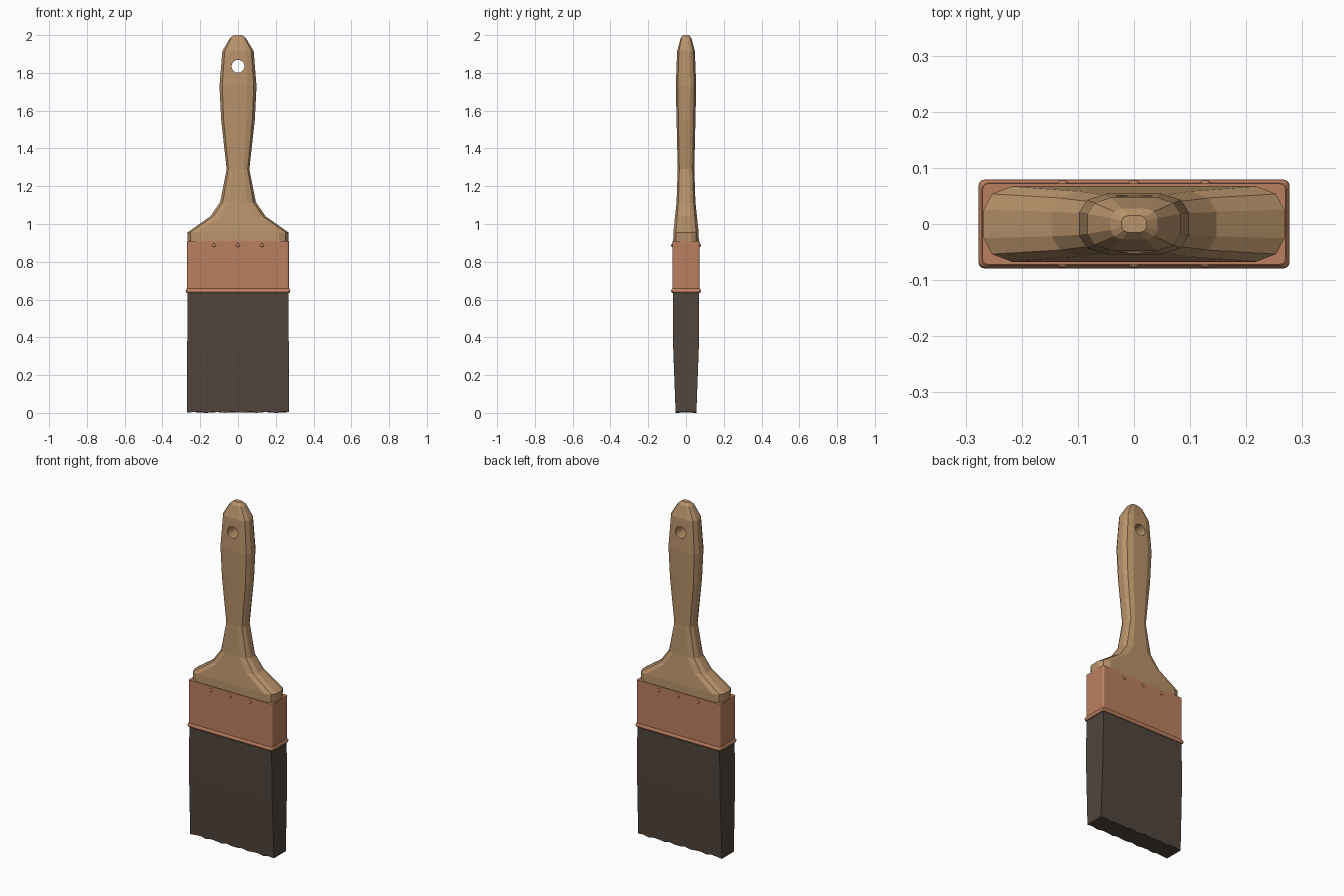
import bpy, bmesh, math

if "Cube" in bpy.data.objects:
    bpy.data.objects.remove(bpy.data.objects["Cube"])


def material(name, color):
    m = bpy.data.materials.new(name)
    m.diffuse_color = (*color, 1)
    m.use_nodes = True
    m.node_tree.nodes["Principled BSDF"].inputs["Base Color"].default_value = m.diffuse_color
    return m


WOOD = material("wood", (0.48, 0.29, 0.145))
COPPER = material("copper", (0.50, 0.215, 0.115))
BRISTLE = material("dark bristle", (0.082, 0.060, 0.046))


def loft(name, rings, mat):
    """Skin a closed solid through rings of equal point count."""
    bm = bmesh.new()
    loops = [[bm.verts.new(p) for p in ring] for ring in rings]
    n = len(loops[0])
    for a, b in zip(loops, loops[1:]):
        for i in range(n):
            j = (i + 1) % n
            bm.faces.new((a[i], a[j], b[j], b[i]))
    bm.faces.new(loops[0][::-1])
    bm.faces.new(loops[-1])
    bmesh.ops.recalc_face_normals(bm, faces=bm.faces)
    me = bpy.data.meshes.new(name)
    bm.to_mesh(me)
    bm.free()
    me.materials.append(mat)
    ob = bpy.data.objects.new(name, me)
    bpy.context.collection.objects.link(ob)
    return ob


def mirrored_ring(corner, z):
    """Mirror one corner (+x side to +y side) into a full ring."""
    back = corner[::-1]
    pts = (corner + [(-x, y) for x, y in back]
           + [(-x, -y) for x, y in corner] + [(x, -y) for x, y in back])
    return [(x, y, z) for x, y in pts]


def handle_ring(z, hx, hy):
    c = min(0.05, hx * 0.5)
    return mirrored_ring([(hx, hy * 0.38), (hx - c * 0.3, hy * 0.8), (hx - c, hy)], z)


def round_rect(z, hx, hy, r=0.01):
    arc = [(hx - r + r * math.cos(a), hy - r + r * math.sin(a))
           for a in (k * math.pi / 6 for k in range(4))]
    return mirrored_ring(arc, z)


# Handle: z, half width, half depth
sections = [(0.89, 0.265, 0.068), (0.955, 0.268, 0.067), (1.04, 0.147, 0.058),
            (1.115, 0.095, 0.050), (1.29, 0.060, 0.044), (1.55, 0.089, 0.050),
            (1.73, 0.098, 0.054), (1.915, 0.083, 0.047), (1.985, 0.042, 0.028),
            (2.0, 0.022, 0.015)]
handle = loft("handle", [handle_ring(*s) for s in sections], WOOD)

# Hanging hole through the grip
bpy.ops.mesh.primitive_cylinder_add(vertices=20, radius=0.034, depth=0.4,
                                    location=(0, 0, 1.835),
                                    rotation=(math.pi / 2, 0, 0))
cutter = bpy.context.object
cutter.name = "hole_cutter"
cutter.data.materials.append(WOOD)
cutter.hide_render = True
cut = handle.modifiers.new("hole", 'BOOLEAN')
cut.operation = 'DIFFERENCE'
cut.solver = 'EXACT'
cut.object = cutter
bpy.context.view_layer.objects.active = handle
bpy.ops.object.modifier_apply(modifier=cut.name)
bpy.data.objects.remove(cutter)

# Metal ferrule with a rolled bead along its lower edge
loft("ferrule", [round_rect(0.64, 0.270, 0.072), round_rect(0.91, 0.270, 0.072)], COPPER)
loft("ferrule_bead", [round_rect(z, 0.270 + o, 0.072 + o) for z, o in
                      ((0.635, 0.001), (0.639, 0.005), (0.646, 0.007),
                       (0.653, 0.005), (0.658, 0.001))], COPPER)

# Rivets on both faces
for side in (-1, 1):
    for x in (-0.127, 0, 0.127):
        bpy.ops.mesh.primitive_uv_sphere_add(segments=12, ring_count=8, radius=0.010,
                                             location=(x, side * 0.072, 0.887))
        rivet = bpy.context.object
        rivet.name = "rivet"
        rivet.scale.y = 0.65
        rivet.data.materials.append(COPPER)

# Bristle block: tapered toward a slightly uneven tip
N = 16


def bristle_ring(z, hx, hy, ripple=0.0):
    xs = [hx - 2 * hx * i / N for i in range(N + 1)]
    jag = [ripple * (0.5 + 0.5 * math.sin(i * 2.3)) for i in range(N + 1)]
    back = [(x, hy, z + j) for x, j in zip(xs, jag)]
    front = [(x, -hy, z + j) for x, j in zip(xs, jag)]
    return back + front[::-1]


loft("bristles", [bristle_ring(0.0, 0.271, 0.055, 0.008),
                  bristle_ring(0.35, 0.269, 0.068),
                  bristle_ring(0.645, 0.266, 0.070)], BRISTLE)
